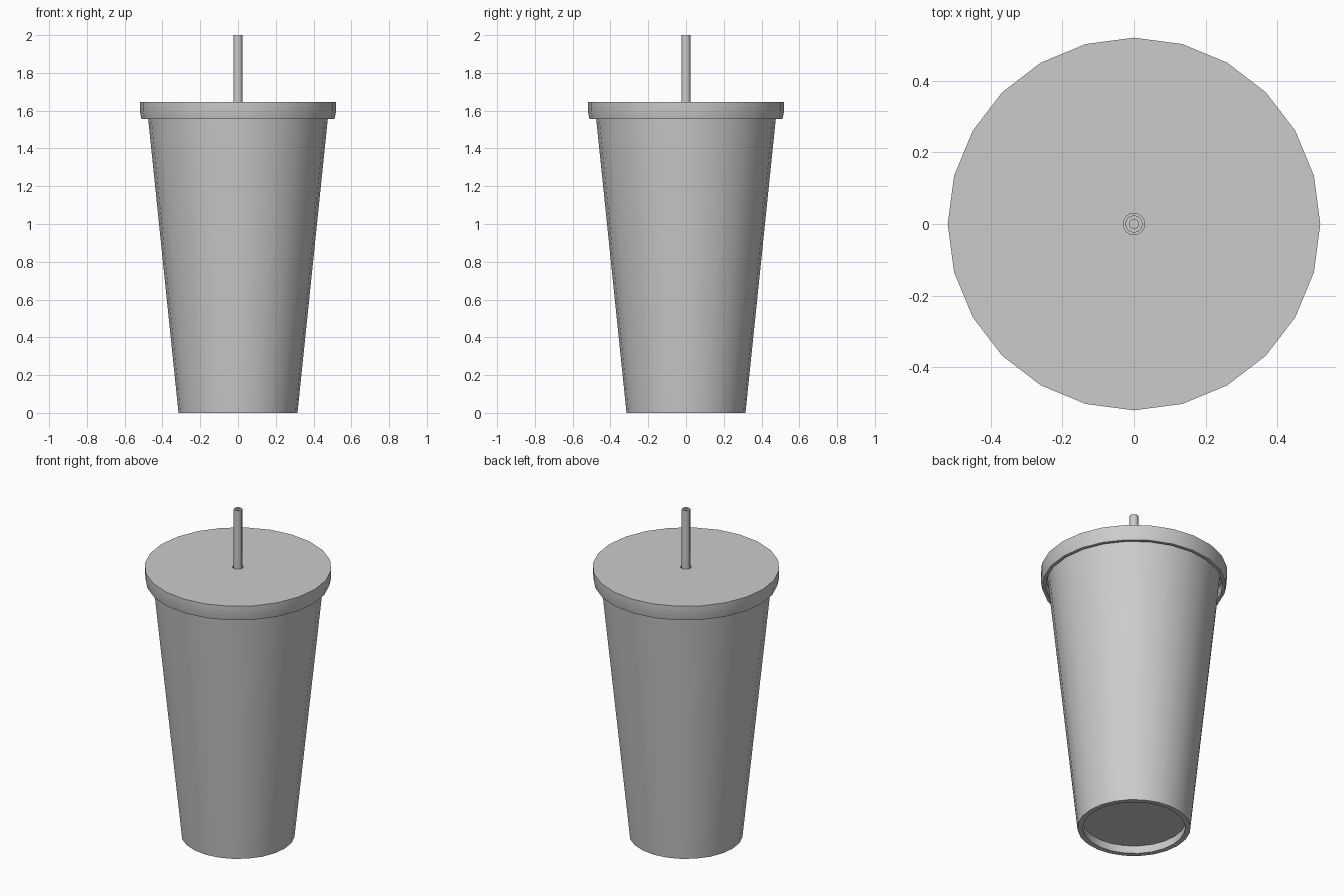
import bpy, bmesh
from math import cos, sin, pi, radians

if "Cube" in bpy.data.objects:
    bpy.data.objects.remove(bpy.data.objects["Cube"])


def lathe(name, profile, sides, closed=False):
    """Revolve (radius, z) points about z; zero radius becomes a pole."""
    bm = bmesh.new()
    rings = []
    for r, z in profile:
        if r == 0:
            rings.append([bm.verts.new((0, 0, z))] * sides)
        else:
            rings.append([bm.verts.new((r * cos(2 * pi * i / sides),
                                        r * sin(2 * pi * i / sides), z))
                          for i in range(sides)])
    pairs = list(zip(rings, rings[1:]))
    if closed:
        pairs.append((rings[-1], rings[0]))
    for a, b in pairs:
        for i in range(sides):
            j = (i + 1) % sides
            bm.faces.new(dict.fromkeys((a[i], a[j], b[j], b[i])))
    bmesh.ops.recalc_face_normals(bm, faces=bm.faces)
    mesh = bpy.data.meshes.new(name)
    bm.to_mesh(mesh)
    bm.free()
    obj = bpy.data.objects.new(name, mesh)
    bpy.context.collection.objects.link(obj)
    bpy.ops.object.select_all(action='DESELECT')
    obj.select_set(True)
    bpy.context.view_layer.objects.active = obj
    bpy.ops.object.shade_smooth_by_angle(angle=radians(30))
    return obj


# Tapered cup with recessed base and hollow inside
lathe("cup", [(0, 0.05), (0.29, 0.05), (0.285, 0), (0.315, 0),
              (0.482, 1.62), (0.455, 1.62), (0.295, 0.08), (0, 0.08)], 24)

# Overhanging lid with a skirt and a straw hole
lathe("lid", [(0.03, 1.645), (0.52, 1.645), (0.52, 1.60), (0.511, 1.555),
              (0.492, 1.555), (0.497, 1.62), (0.03, 1.62)], 24, closed=True)

# Hollow straw running down into the cup
lathe("straw", [(0.024, 0.1), (0.024, 2.0), (0.013, 2.0), (0.013, 0.1)],
      16, closed=True)
